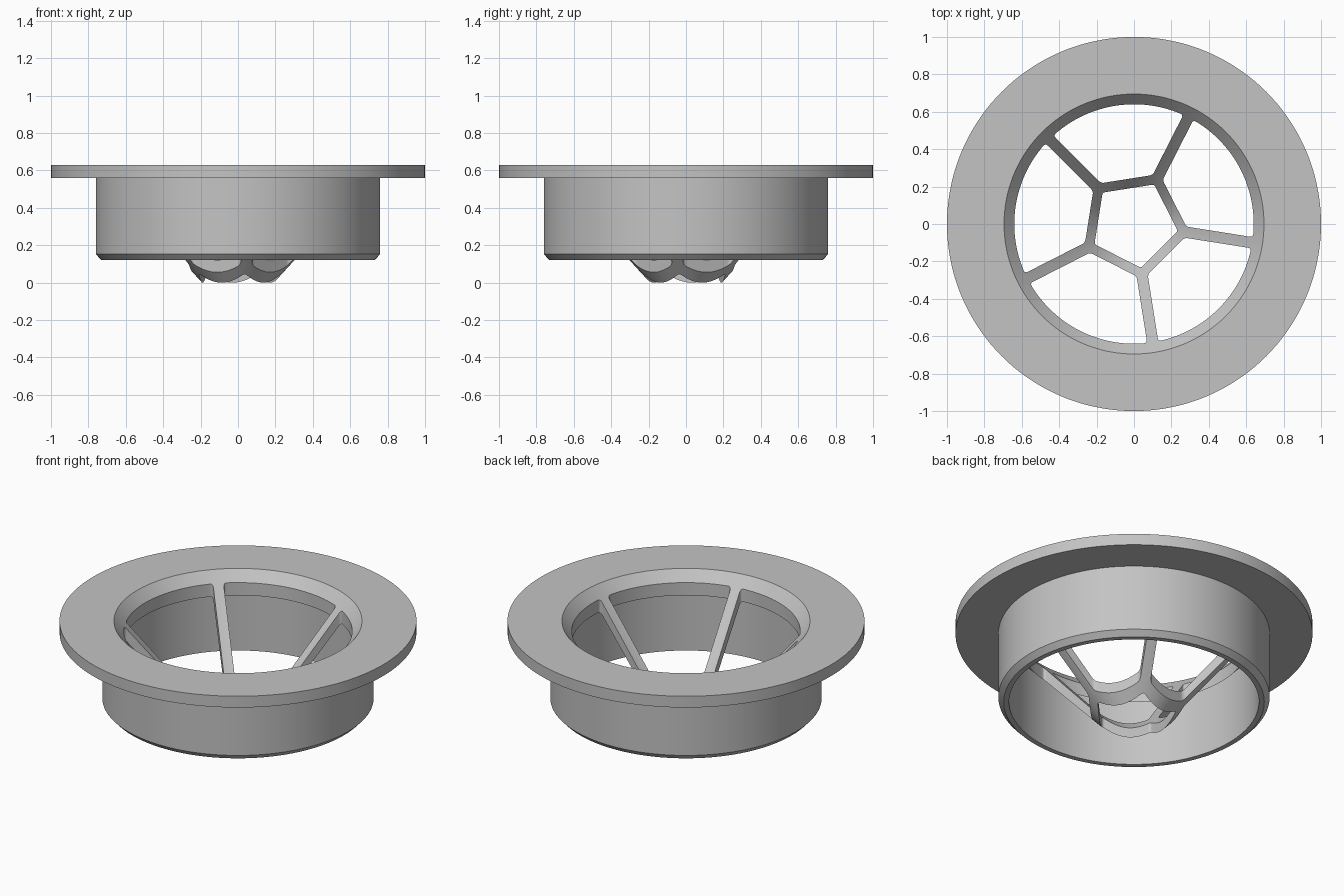
import bpy, bmesh
from math import sin, cos, pi, radians, sqrt, asin

cube = bpy.data.objects.get("Cube")
if cube:
    bpy.data.objects.remove(cube, do_unlink=True)

SEGMENTS = 144
FIFTH = 2 * pi / 5
SPOKE_ANGLE = radians(135)   # direction of the first spoke
SPOKE_HALF = 0.03            # half the spoke width
HOLE_APOTHEM = 0.192         # inner side of the pentagon bars
BAR_APOTHEM = 0.243          # outer side of the pentagon bars
OPENING_R = 0.64             # outer limit of the side openings

grey = bpy.data.materials.new("plain_grey")
grey.use_nodes = True
colour = (0.55, 0.55, 0.55, 1)
grey.diffuse_color = colour
grey.node_tree.nodes["Principled BSDF"].inputs["Base Color"].default_value = colour


def finish(name, bm):
    bmesh.ops.recalc_face_normals(bm, faces=bm.faces)
    mesh = bpy.data.meshes.new(name)
    bm.to_mesh(mesh)
    bm.free()
    mesh.materials.append(grey)
    obj = bpy.data.objects.new(name, mesh)
    bpy.context.collection.objects.link(obj)
    return obj


def lathe(name, profile):
    """Revolve a closed (radius, height) outline around z."""
    bm = bmesh.new()
    rings = []
    for i in range(SEGMENTS):
        a = 2 * pi * i / SEGMENTS
        rings.append([bm.verts.new((r * cos(a), r * sin(a), z)) for r, z in profile])
    n = len(profile)
    for i in range(SEGMENTS):
        p, q = rings[i], rings[(i + 1) % SEGMENTS]
        for j in range(n):
            k = (j + 1) % n
            bm.faces.new((p[j], q[j], q[k], p[k]))
    return finish(name, bm)


def prism(name, outline, angle, fillet):
    """Tall cutter from a flat outline turned by angle, corners rounded."""
    bm = bmesh.new()
    c, s = cos(angle), sin(angle)
    low, high = [[bm.verts.new((x * c - y * s, x * s + y * c, z)) for x, y in outline]
                 for z in (-0.5, 1.0)]
    bm.faces.new(low)
    bm.faces.new(high)
    n = len(outline)
    for i in range(n):
        j = (i + 1) % n
        bm.faces.new((low[i], low[j], high[j], high[i]))
    bmesh.ops.recalc_face_normals(bm, faces=bm.faces)
    corners = [e for e in bm.edges
               if abs(e.verts[0].co.z - e.verts[1].co.z) > 1
               and e.calc_face_angle() > radians(25)]
    bmesh.ops.bevel(bm, geom=corners, offset=fillet, segments=4,
                    profile=0.5, affect='EDGES')
    obj = finish(name, bm)
    obj.hide_render = True
    return obj


# Flange, collar and conical basket wall as one turned solid
body = lathe("flanged_basket", [
    (1.0, 0.63), (0.695, 0.63),             # flange top
    (0.15, 0.014), (0.15, -0.046),          # basket inside, tip
    (0.70, 0.555),                          # basket underside
    (0.70, 0.12), (0.73, 0.12),             # collar bore and lower rim
    (0.76, 0.152), (0.76, 0.56),            # chamfer and collar wall
    (1.0, 0.56)])                           # flange underside

# Pentagonal hole at the bottom of the basket
corner_r = HOLE_APOTHEM / cos(pi / 5)
pentagon = [(corner_r * cos(k * FIFTH), corner_r * sin(k * FIFTH)) for k in range(5)]
cutters = [prism("bottom_hole_cutter", pentagon, SPOKE_ANGLE, 0.012)]

# Five openings, each between two spokes, a pentagon bar and the rim
half = pi / 5
near_y = ((BAR_APOTHEM - SPOKE_HALF * sin(half)) / cos(half)) * sin(half) - SPOKE_HALF * cos(half)
arc_half = half - asin(SPOKE_HALF / OPENING_R)
STEPS = 24
arc = [(OPENING_R * cos(a), OPENING_R * sin(a))
       for a in (arc_half * (2 * i / STEPS - 1) for i in range(STEPS + 1))]
opening = [(BAR_APOTHEM, near_y), (BAR_APOTHEM, -near_y)] + arc
for k in range(5):
    cutters.append(prism("side_opening_cutter", opening,
                         SPOKE_ANGLE + half + k * FIFTH, 0.015))

bpy.context.view_layer.objects.active = body
body.select_set(True)
for cutter in cutters:
    cut = body.modifiers.new("cut", 'BOOLEAN')
    cut.operation = 'DIFFERENCE'
    cut.solver = 'EXACT'
    cut.object = cutter
    bpy.ops.object.modifier_apply(modifier=cut.name)
for cutter in cutters:
    bpy.data.objects.remove(cutter, do_unlink=True)

bpy.ops.object.shade_smooth_by_angle(angle=radians(25))
